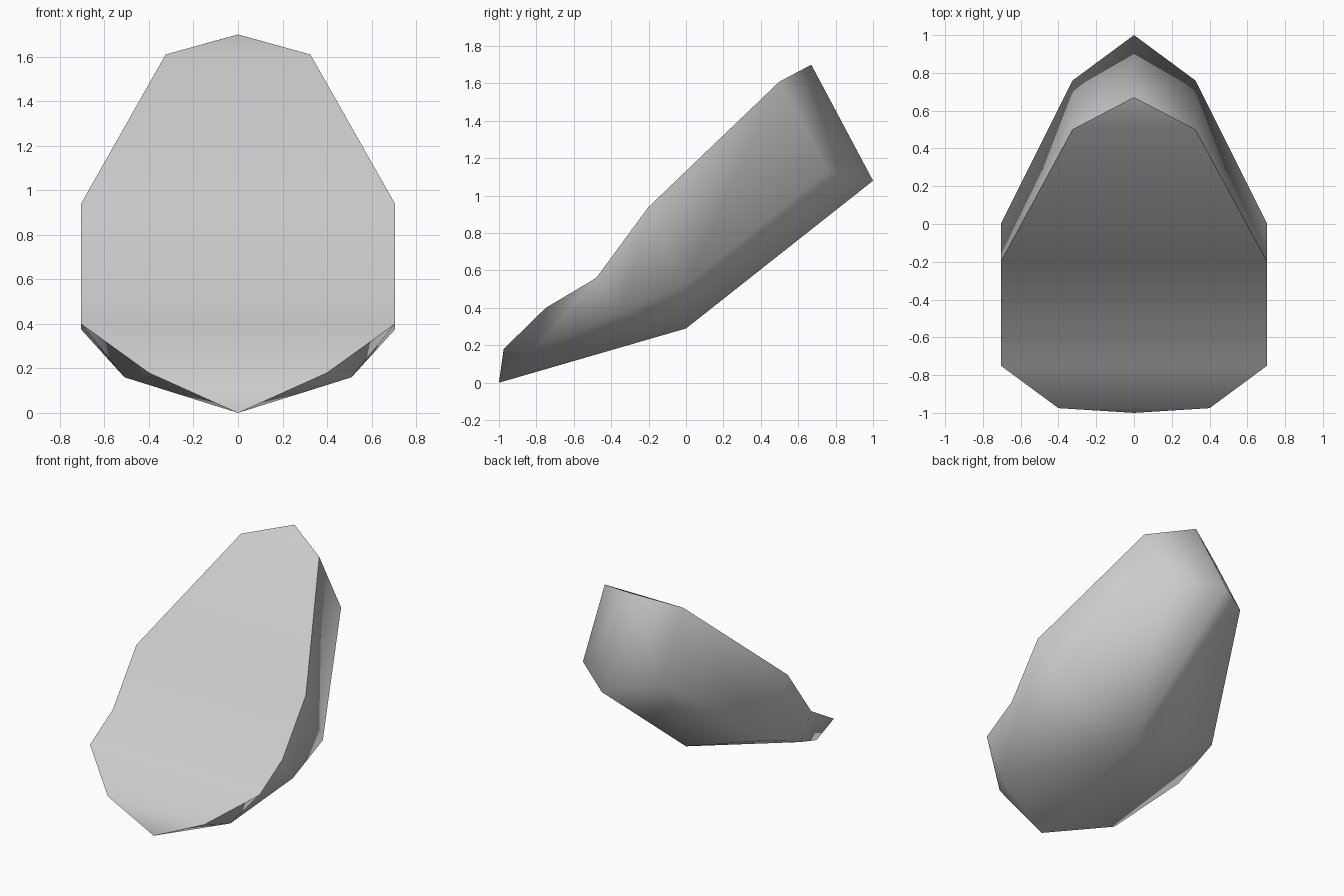
import bpy, bmesh

if "Cube" in bpy.data.objects:
    bpy.data.objects.remove(bpy.data.objects["Cube"])

# Right half of the front rim, top to bottom (x, y, z)
RIM = [(0, .67, 1.70), (.325, .50, 1.61), (.705, -.20, .94), (.705, -.48, .56),
       (.705, -.75, .40), (.40, -.975, .18), (0, -1, 0)]
# Right half of the rear ring; its last point is the shared rim foot
REAR = [(0, 1, 1.08), (.325, .76, 1.13), (.705, 0, .525), (.705, -.355, .375), (.51, -.82, .16)]
KEEL = (0, 0, .29)

bm = bmesh.new()


def half(points, side, shared):
    """Add one half of a ring, sharing vertices lying on the centre line."""
    out = []
    for x, y, z in points:
        if x == 0:
            if (y, z) not in shared:
                shared[(y, z)] = bm.verts.new((0, y, z))
            out.append(shared[(y, z)])
        else:
            out.append(bm.verts.new((x * side, y, z)))
    return out


centre = {}
rims = [half(RIM, s, centre) for s in (1, -1)]
rears = [half(REAR, s, centre) for s in (1, -1)]
keel = bm.verts.new(KEEL)

# Front surface: strips across the width
R, L = rims
bm.faces.new((R[0], L[1], R[1]))
for i in range(1, 5):
    bm.faces.new((R[i], L[i], L[i + 1], R[i + 1]))
bm.faces.new((R[5], L[5], R[6]))

# Side walls and underside
for rim, rear in zip(rims, rears):
    for i in range(4):
        a, b, c, d = rim[i], rim[i + 1], rear[i + 1], rear[i]
        bm.faces.new((a, b, c))
        bm.faces.new((a, c, d))
        bm.faces.new((d, c, keel))
    bm.faces.new((rim[4], rim[5], rear[4]))
    bm.faces.new((rim[5], rim[6], rear[4]))
    bm.faces.new((rear[4], rim[6], keel))

bmesh.ops.recalc_face_normals(bm, faces=bm.faces)
for f in bm.faces:
    f.smooth = True
# Crisp rim between front surface and shell
for rim in rims:
    for a, b in zip(rim, rim[1:]):
        e = bm.edges.get((a, b))
        if e:
            e.smooth = False

mesh = bpy.data.meshes.new("tilted_shell")
bm.to_mesh(mesh)
bm.free()
bpy.context.collection.objects.link(bpy.data.objects.new("tilted_shell", mesh))
